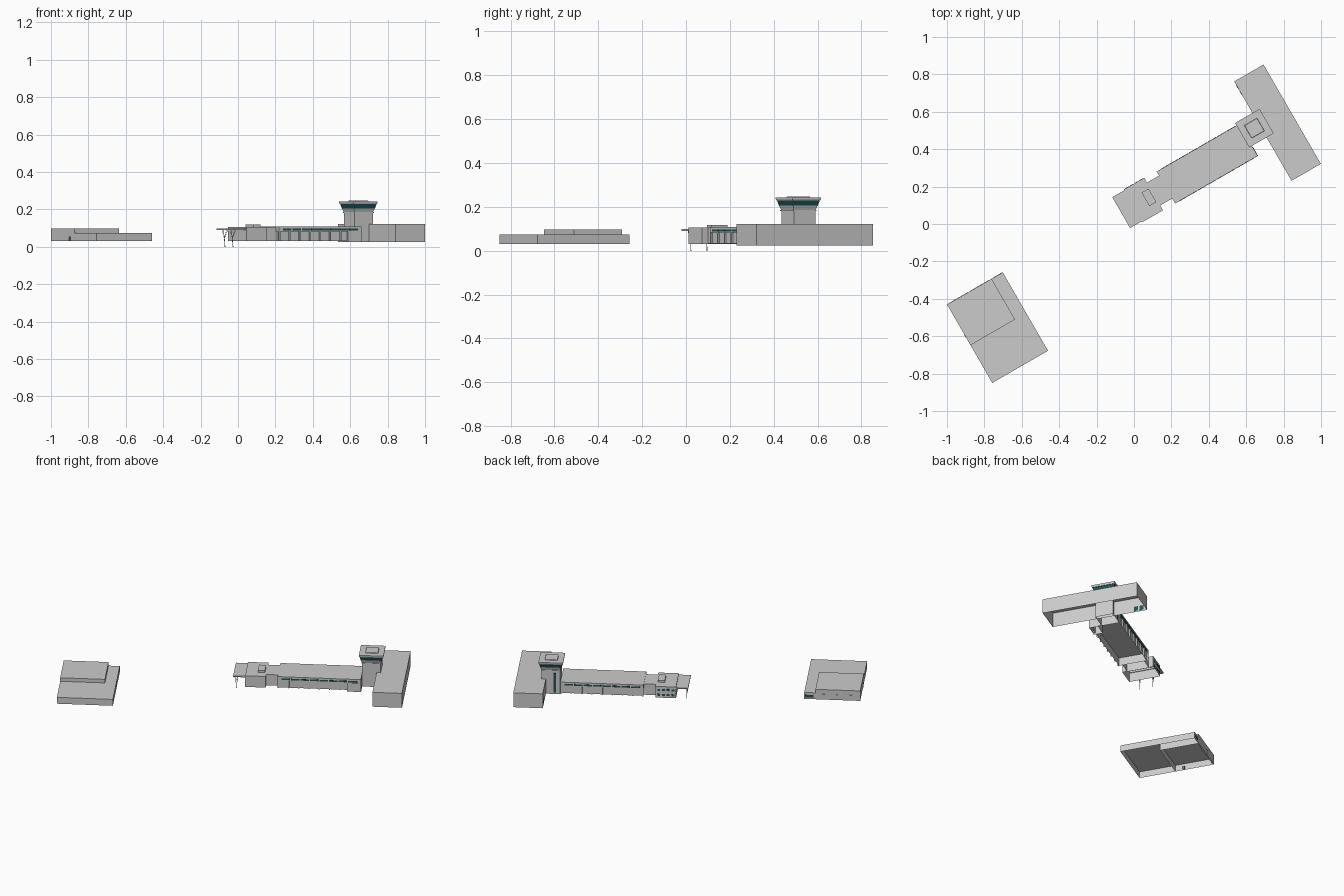
import bpy, math
from mathutils import Matrix, Vector

if "Cube" in bpy.data.objects:
    bpy.data.objects.remove(bpy.data.objects["Cube"])

ROT = Matrix.Rotation(math.radians(30), 4, 'Z')   # whole site is turned 30 degrees

glass = bpy.data.materials.new("teal_glass")
glass.diffuse_color = (0.01, 0.09, 0.09, 1)
glass.use_nodes = True
glass.node_tree.nodes["Principled BSDF"].inputs["Base Color"].default_value = glass.diffuse_color
dark = bpy.data.materials.new("dark_metal")
dark.diffuse_color = (0.12, 0.13, 0.13, 1)
dark.use_nodes = True
dark.node_tree.nodes["Principled BSDF"].inputs["Base Color"].default_value = dark.diffuse_color


def mesh(name, verts, faces, mat=None):
    me = bpy.data.meshes.new(name)
    me.from_pydata(verts, [], faces)
    me.transform(ROT)
    ob = bpy.data.objects.new(name, me)
    bpy.context.collection.objects.link(ob)
    if mat:
        me.materials.append(mat)
    return ob


def box(name, u, v, z, mat=None, bottom=False):
    """Box in site axes; buildings are open underneath."""
    vs = [(a, b, c) for c in z for a, b in
          ((u[0], v[0]), (u[1], v[0]), (u[1], v[1]), (u[0], v[1]))]
    fs = [(i, (i + 1) % 4, (i + 1) % 4 + 4, i + 4) for i in range(4)] + [(4, 5, 6, 7)]
    if bottom:
        fs.append((3, 2, 1, 0))
    return mesh(name, vs, fs, mat)


def square_loft(name, c, rings, mat=None, cap=True):
    """Square tower section from (half width, z) rings."""
    vs = [(c[0] + sx * h, c[1] + sy * h, z) for h, z in rings
          for sx, sy in ((-1, -1), (1, -1), (1, 1), (-1, 1))]
    fs = [(r * 4 + i, r * 4 + (i + 1) % 4, r * 4 + 4 + (i + 1) % 4, r * 4 + 4 + i)
          for r in range(len(rings) - 1) for i in range(4)]
    if cap:
        n = len(vs)
        fs.append((n - 4, n - 3, n - 2, n - 1))
    return mesh(name, vs, fs, mat)


def rod(name, a, b, r):
    """Thin six-sided strut from a to b."""
    a, b = Vector(a), Vector(b)
    q = (b - a).to_track_quat('Z', 'Y')
    ring = [q @ Vector((r * math.cos(k * math.pi / 3), r * math.sin(k * math.pi / 3), 0))
            for k in range(6)]
    vs = [tuple(p + o) for p in (a, b) for o in ring]
    fs = [(i, (i + 1) % 6, (i + 1) % 6 + 6, i + 6) for i in range(6)]
    mesh(name, vs, fs + [(5, 4, 3, 2, 1, 0), (6, 7, 8, 9, 10, 11)])


# Separate outbuilding: low hall with a taller corner block
box("outbuilding_low", (-1.081, -0.737), (-0.357, 0.127), (0.03, 0.073))
box("outbuilding_high", (-1.081, -0.806), (-0.124, 0.127), (0.03, 0.097))
box("outbuilding_window", (-0.795, -0.742), (0.12, 0.1285), (0.04, 0.058), glass)
box("outbuilding_side_door", (-1.0825, -1.075), (-0.08, -0.062), (0.031, 0.055), dark)
for k in range(2):
    u0 = -1.07 + k * 0.13
    box("outbuilding_gate", (u0, u0 + 0.12), (0.12, 0.1285), (0.031, 0.066))

# Large end hall
box("end_hall", (0.845, 1.026), (-0.221, 0.392), (0.025, 0.122))
for k in range(2):
    box("end_hall_door", (0.8435, 0.85), (0.31 + k * 0.035, 0.335 + k * 0.035),
        (0.03, 0.06), glass)

# Long concourse: recessed lower walls, upper band, piers and ribbon windows
box("concourse_lower_wall", (0.25, 0.75), (-0.007, 0.174), (0.032, 0.086))
box("concourse_upper_band", (0.245, 0.755), (-0.015, 0.182), (0.083, 0.108))
for name, v0, v1, gv in (("south", -0.015, -0.006, (-0.0165, -0.01)),
                         ("north", 0.173, 0.182, (0.177, 0.1835))):
    for k in range(9):
        u0 = 0.245 + k * 0.0627
        box("concourse_pier_" + name, (u0, u0 + 0.008), (v0, v1), (0.032, 0.084))
    for k in range(8):
        u0 = 0.268 + k * 0.0585
        box("ribbon_window_" + name, (u0, u0 + 0.053), gv, (0.087, 0.097), glass, True)
box("concourse_annex", (0.67, 0.757), (-0.016, 0.04), (0.025, 0.082))

# Entrance block, link and rooftop plant room
box("link", (0.165, 0.25), (0.016, 0.157), (0.032, 0.105))
box("entrance_block", (0.045, 0.171), (-0.014, 0.187), (0.03, 0.105))
box("plant_room", (0.119, 0.162), (0.042, 0.125), (0.104, 0.118))
for r in range(2):
    for k in range(4):
        u0 = 0.055 + k * 0.029
        box("entrance_window", (u0, u0 + 0.018), (0.18, 0.1885),
            (0.043 + r * 0.033, 0.056 + r * 0.033), glass, True)

# Canopy on forked columns
box("canopy", (-0.029, 0.05), (-0.008, 0.182), (0.091, 0.099), None, True)
for v in (0.033, 0.118):
    rod("canopy_post", (-0.012, v, 0.0), (-0.016, v, 0.045), 0.0018)
    for du in (-0.01, 0.018):
        for dv in (-0.008, 0.008):
            rod("canopy_fork", (-0.016, v, 0.045), (-0.016 + du, v + dv, 0.092), 0.0012)

# Control tower: shaft, ledge, flared cab with glazing, roof
C = (0.8135, 0.122)
square_loft("tower_shaft", C, [(0.057, 0.025), (0.057, 0.184)])
square_loft("tower_ledge", C, [(0.057, 0.182), (0.061, 0.182), (0.061, 0.186)])
square_loft("cab_base", C, [(0.057, 0.184), (0.064, 0.206)])
square_loft("cab_glass", C, [(0.063, 0.205), (0.070, 0.23)], glass)
square_loft("cab_roof", C, [(0.069, 0.229), (0.073, 0.229), (0.0755, 0.236), (0.0755, 0.243)])
square_loft("cab_roof_cap", C, [(0.04, 0.242), (0.038, 0.247)])
for su in (-1, 1):
    for sv in (-1, 1):
        rod("cab_corner_post", (C[0] + su * 0.064, C[1] + sv * 0.064, 0.205),
            (C[0] + su * 0.0705, C[1] + sv * 0.0705, 0.23), 0.0015)
box("stair_window", (0.783, 0.797), (0.175, 0.1805), (0.035, 0.165), glass, True)
